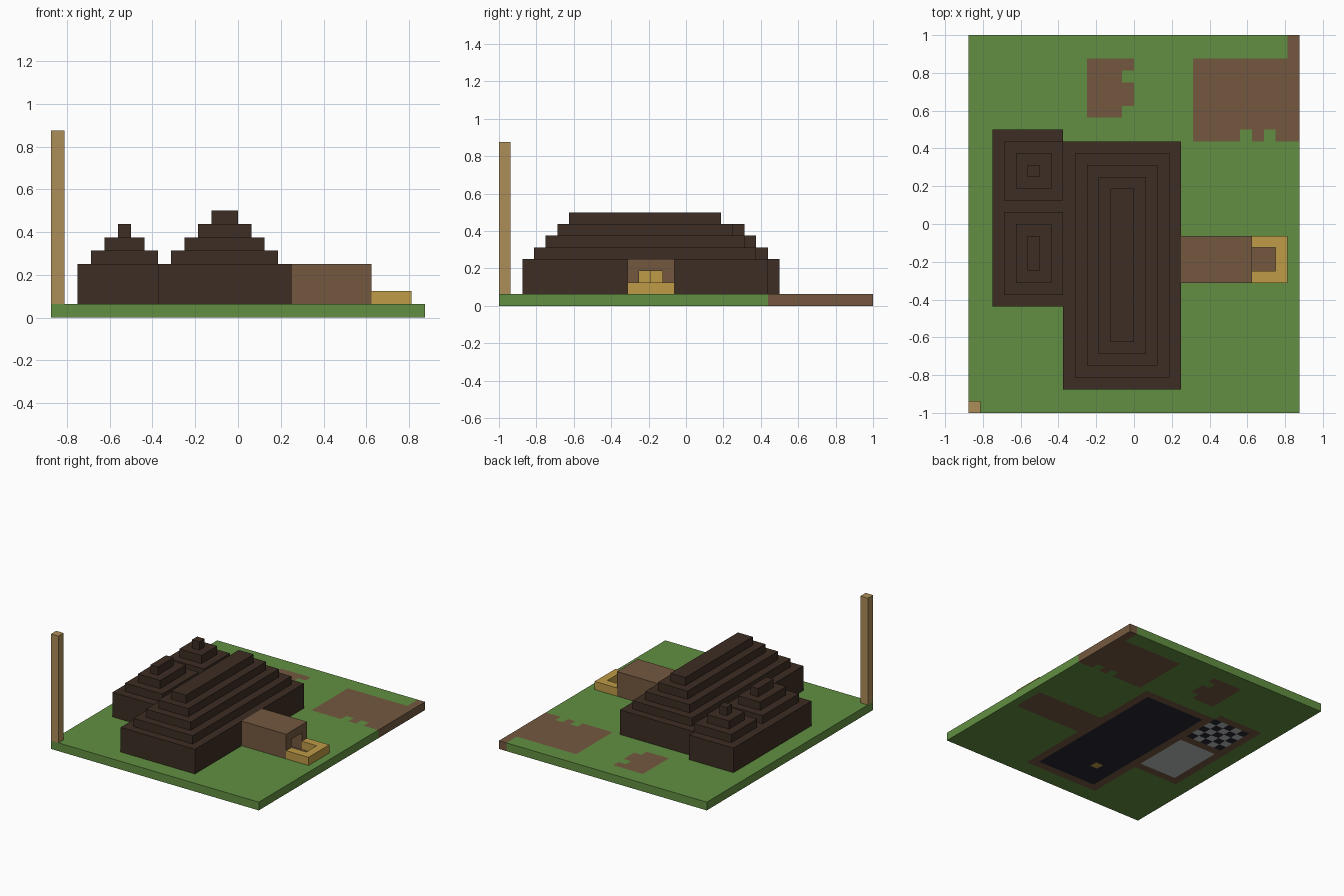
import bpy
import bmesh
from mathutils import Matrix, Vector

V = 1 / 16  # edge of one building block; all sizes below count blocks

if "Cube" in bpy.data.objects:
    bpy.data.objects.remove(bpy.data.objects["Cube"], do_unlink=True)


def material(name, rgb):
    lin = [((c / 255 + 0.055) / 1.055) ** 2.4 for c in rgb] + [1.0]
    m = bpy.data.materials.new(name)
    m.use_nodes = True
    m.diffuse_color = lin
    bsdf = m.node_tree.nodes["Principled BSDF"]
    bsdf.inputs["Base Color"].default_value = lin
    bsdf.inputs["Roughness"].default_value = 1.0
    return m


GRASS = material("grass green", (98, 143, 65))
DIRT = material("dirt brown", (116, 89, 64))
THATCH = material("dark thatch", (60, 45, 36))
STRAW = material("straw yellow", (190, 155, 70))
WOOD = material("post wood", (174, 142, 88))
COAL = material("coal floor", (39, 37, 48))
STONE = material("pale stone", (186, 190, 190))


def finish(name, bm, mats):
    bmesh.ops.scale(bm, vec=(V, V, V), verts=bm.verts)
    mesh = bpy.data.meshes.new(name)
    bm.to_mesh(mesh)
    bm.free()
    for m in mats:
        mesh.materials.append(m)
    ob = bpy.data.objects.new(name, mesh)
    bpy.context.collection.objects.link(ob)
    return ob


def add_box(bm, x, y, z):
    size = Vector((x[1] - x[0], y[1] - y[0], z[1] - z[0]))
    mid = Vector((sum(x), sum(y), sum(z))) / 2
    bmesh.ops.create_cube(bm, size=1, matrix=Matrix.Translation(mid) @ Matrix.Diagonal(size.to_4d()))


def boxes(name, mat, *parts):
    bm = bmesh.new()
    for p in parts:
        add_box(bm, *p)
    return finish(name, bm, [mat])


def stepped_roof(name, x, y, z, steps):
    # each layer is one block high and one block further in
    boxes(name, THATCH, *[((x[0] + i, x[1] - i), (y[0] + i, y[1] - i), (z + i, z + i + 1))
                          for i in range(steps)])


# Ground slab, cut into blocks and coloured by area
AREAS = [  # material index, x range, y range; later areas win
    (1, (5, 14), (7, 14)), (1, (13, 14), (14, 16)),      # corner dirt
    (0, (9, 10), (7, 8)), (0, (11, 12), (7, 8)),         # grass notches
    (1, (-4, -1), (9, 14)), (1, (-1, 0), (13, 14)), (1, (-1, 0), (10, 12)),
    (1, (4, 13), (-5, -1)),                              # entrance path
    (1, (-6, 4), (-14, 7)), (1, (-12, -6), (-7, 8)),     # under the walls
    (2, (-5, 3), (-13, 6)), (4, (-3, -2), (-10, -9)),    # hall floor
    (3, (-11, -6), (-6, 1)),                             # plain room floor
    (5, (-11, -6), (2, 7)),                              # chequered room floor
]


def ground_colour(p):
    index = 0
    for mat, x, y in AREAS:
        if x[0] < p.x < x[1] and y[0] < p.y < y[1]:
            index = mat
    if index == 5:
        index = 2 if (int(p.x + 11) + int(p.y - 2)) % 2 == 0 else 3
    return index


bm = bmesh.new()
add_box(bm, (-14, 14), (-16, 16), (0, 1))
for axis, half in (((1, 0, 0), 14), ((0, 1, 0), 16)):
    for i in range(1 - half, half):
        bmesh.ops.bisect_plane(bm, geom=bm.verts[:] + bm.edges[:] + bm.faces[:],
                               plane_co=Vector(axis) * i, plane_no=axis)
bm.normal_update()
for f in bm.faces:
    f.material_index = ground_colour(f.calc_center_median() - f.normal * 0.5)
finish("ground", bm, [GRASS, DIRT, COAL, STONE, STRAW])

# Main hall and side rooms
boxes("hall_walls", THATCH, ((-6, 4), (-14, 7), (1, 4)))
stepped_roof("hall_roof", (-5, 3), (-13, 6), 4, 4)
boxes("side_room_walls", THATCH, ((-12, -6), (-7, 8), (1, 4)))
stepped_roof("front_room_roof", (-11, -6), (-6, 1), 4, 3)
stepped_roof("back_room_roof", (-11, -6), (2, 7), 4, 3)

# Entrance passage with a double door at its inner end
boxes("entrance_passage", DIRT,
      ((4, 10), (-5, -4), (1, 4)),
      ((4, 10), (-2, -1), (1, 4)),
      ((4, 10), (-4, -2), (3, 4)))
boxes("double_door", STRAW,
      ((4, 4.1), (-4, -3.02), (1, 3)),
      ((4, 4.1), (-2.98, -2), (1, 3)))

# Low wall around the doorway
boxes("porch_wall", STRAW,
      ((10, 12), (-5, -4), (1, 2)),
      ((10, 12), (-2, -1), (1, 2)),
      ((12, 13), (-5, -1), (1, 2)))

# Tall corner post
boxes("corner_post", WOOD, ((-14, -13), (-16, -15), (1, 14)))
